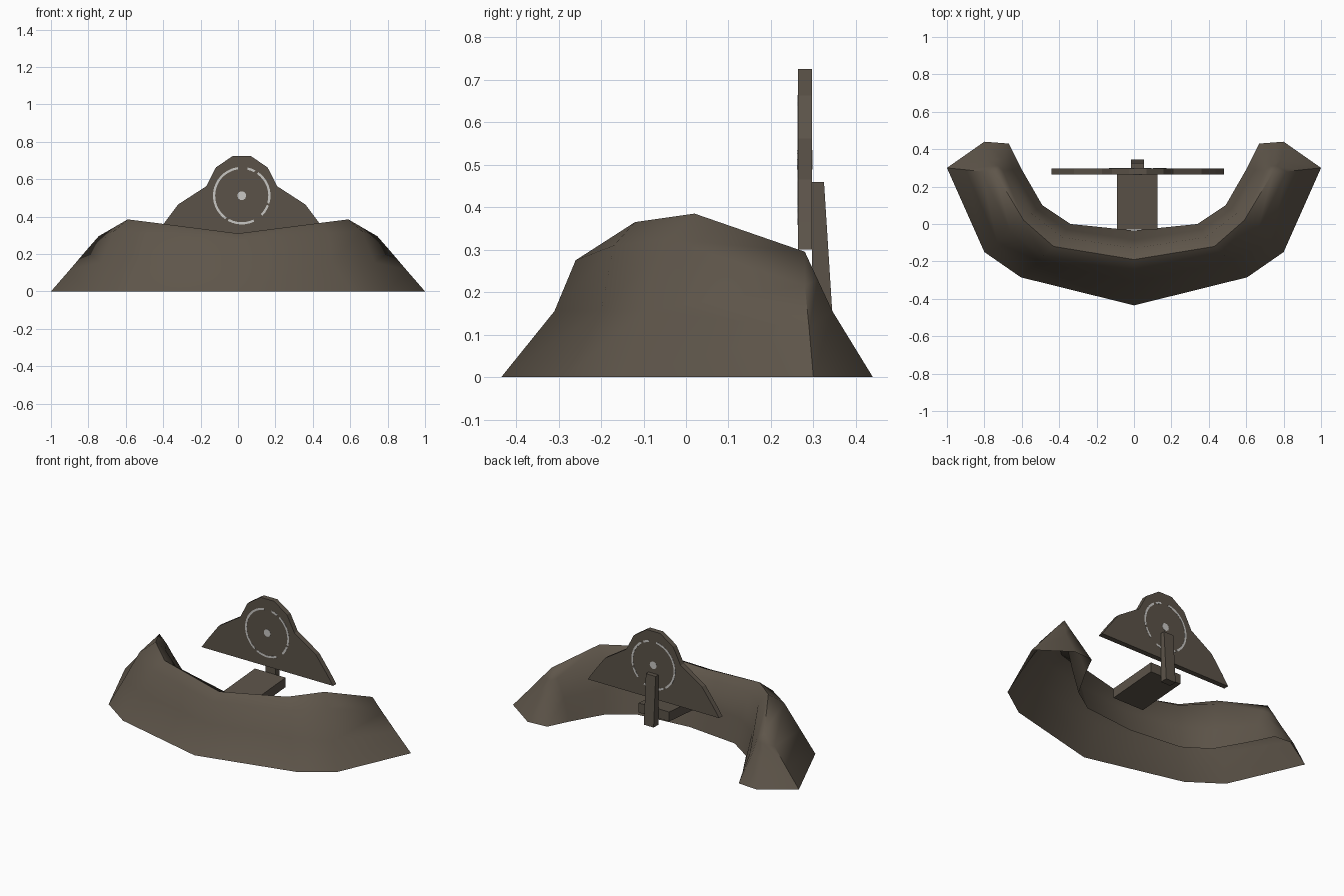
import bpy, bmesh, math

if "Cube" in bpy.data.objects:
    bpy.data.objects.remove(bpy.data.objects["Cube"])


def material(name, rgb):
    m = bpy.data.materials.new(name)
    m.diffuse_color = (*rgb, 1)
    m.use_nodes = True
    m.node_tree.nodes["Principled BSDF"].inputs["Base Color"].default_value = m.diffuse_color
    return m


EARTH = material("earth brown", (0.112, 0.091, 0.068))
WOOD = material("dull brown", (0.105, 0.086, 0.066))
PAINT = material("pale grey paint", (0.58, 0.57, 0.55))


def finish(name, bm, mat):
    bmesh.ops.recalc_face_normals(bm, faces=bm.faces)
    me = bpy.data.meshes.new(name)
    bm.to_mesh(me)
    bm.free()
    me.materials.append(mat)
    ob = bpy.data.objects.new(name, me)
    bpy.context.collection.objects.link(ob)
    return ob


def prism(name, profile, axis, lo, hi, mat):
    """Extrude a 2D profile along x (profile is y,z) or y (profile is x,z)."""
    bm = bmesh.new()
    place = (lambda p, t: (t, p[0], p[1])) if axis == "x" else (lambda p, t: (p[0], t, p[1]))
    a = [bm.verts.new(place(p, lo)) for p in profile]
    b = [bm.verts.new(place(p, hi)) for p in profile]
    n = len(profile)
    bm.faces.new(a)
    bm.faces.new(b[::-1])
    for i in range(n):
        j = (i + 1) % n
        bm.faces.new((a[i], b[i], b[j], a[j]))
    return finish(name, bm, mat)


# Earth bank: cross-sections from the middle to the right end, outer foot to inner foot
sections = [
    [(0, -.435, 0), (0, -.31, .155), (0, -.26, .275), (0, -.19, .31), (0, -.13, .285), (0, -.085, .15), (0, -.035, 0)],
    [(.605, -.285, 0), (.505, -.2, .155), (.485, -.17, .31), (.43, -.12, .365), (.385, -.07, .32), (.36, -.03, .15), (.34, 0, 0)],
    [(.8, -.15, 0), (.73, -.1, .155), (.66, -.04, .325), (.59, .02, .385), (.545, .055, .33), (.52, .08, .15), (.49, .1, 0)],
    [(1, .3, 0), (.9, .29, .115), (.815, .28, .215), (.745, .28, .295), (.7, .285, .245), (.65, .29, .13), (.605, .3, 0)],
    [(.8, .44, 0), (.785, .345, .155), (.765, .31, .23), (.745, .28, .295), (.725, .31, .23), (.7, .345, .155), (.67, .43, 0)],
]
bm = bmesh.new()
rows = [[bm.verts.new(p) for p in s] for s in sections]
for r, s in zip(rows, rows[1:]):
    for i in range(6):
        bm.faces.new((r[i], r[i + 1], s[i + 1], s[i]))
end = rows[-1]
for i in range(2):  # close the rounded tip
    bm.faces.new((end[i], end[i + 1], end[5 - i], end[6 - i]))
bm.faces.new((end[2], end[3], end[4]))
bmesh.ops.remove_doubles(bm, verts=bm.verts[:], dist=0.0005)
bank = finish("earth_bank", bm, EARTH)
mirror = bank.modifiers.new("Mirror", "MIRROR")
mirror.use_clip = True
bpy.context.view_layer.objects.active = bank
bank.select_set(True)
bpy.ops.object.modifier_apply(modifier="Mirror")
bpy.ops.object.shade_smooth_by_angle(angle=math.radians(55))

# Head-and-shoulders target board
CX, CZ = 0.02, 0.512
half = [(.46, .3), (.415, .365), (.34, .465), (.19, .562), (.138, .663), (.047, .725)]
outline = [(CX + x, z) for x, z in half] + [(CX - x, z) for x, z in reversed(half)]
prism("target_board", outline, "y", .264, .297, WOOD)

# Support post, tapered toward its top
prism("support_post", [(.297, .145), (.345, .145), (.325, .46), (.297, .46)], "x", -.015, .053, WOOD)

# Slightly tilted base block
prism("base_block", [(-.03, .16), (.297, .185), (.297, .245), (-.03, .22)], "x", -.09, .125, WOOD)

# Worn painted ring and centre dot on both sides of the board
arcs = [(98, 235), (241, 296), (316, 340), (344, 415), (422, 438)]
for side, y in (("front", .2625), ("back", .2985)):
    bm = bmesh.new()

    def pt(radius, deg):
        a = math.radians(deg)
        return bm.verts.new((CX + radius * math.cos(a), y, CZ + radius * math.sin(a)))

    for a0, a1 in arcs:
        steps = max(2, (a1 - a0) // 8)
        pairs = [(pt(.142, a0 + (a1 - a0) * k / steps), pt(.154, a0 + (a1 - a0) * k / steps))
                 for k in range(steps + 1)]
        for p, q in zip(pairs, pairs[1:]):
            bm.faces.new((p[0], p[1], q[1], q[0]))
    bm.faces.new([pt(.024, d) for d in range(0, 360, 36)])
    # give the paint a tiny thickness
    bmesh.ops.recalc_face_normals(bm, faces=bm.faces[:])
    bmesh.ops.solidify(bm, geom=bm.faces[:], thickness=0.001)
    finish("painted_ring_" + side, bm, PAINT)
